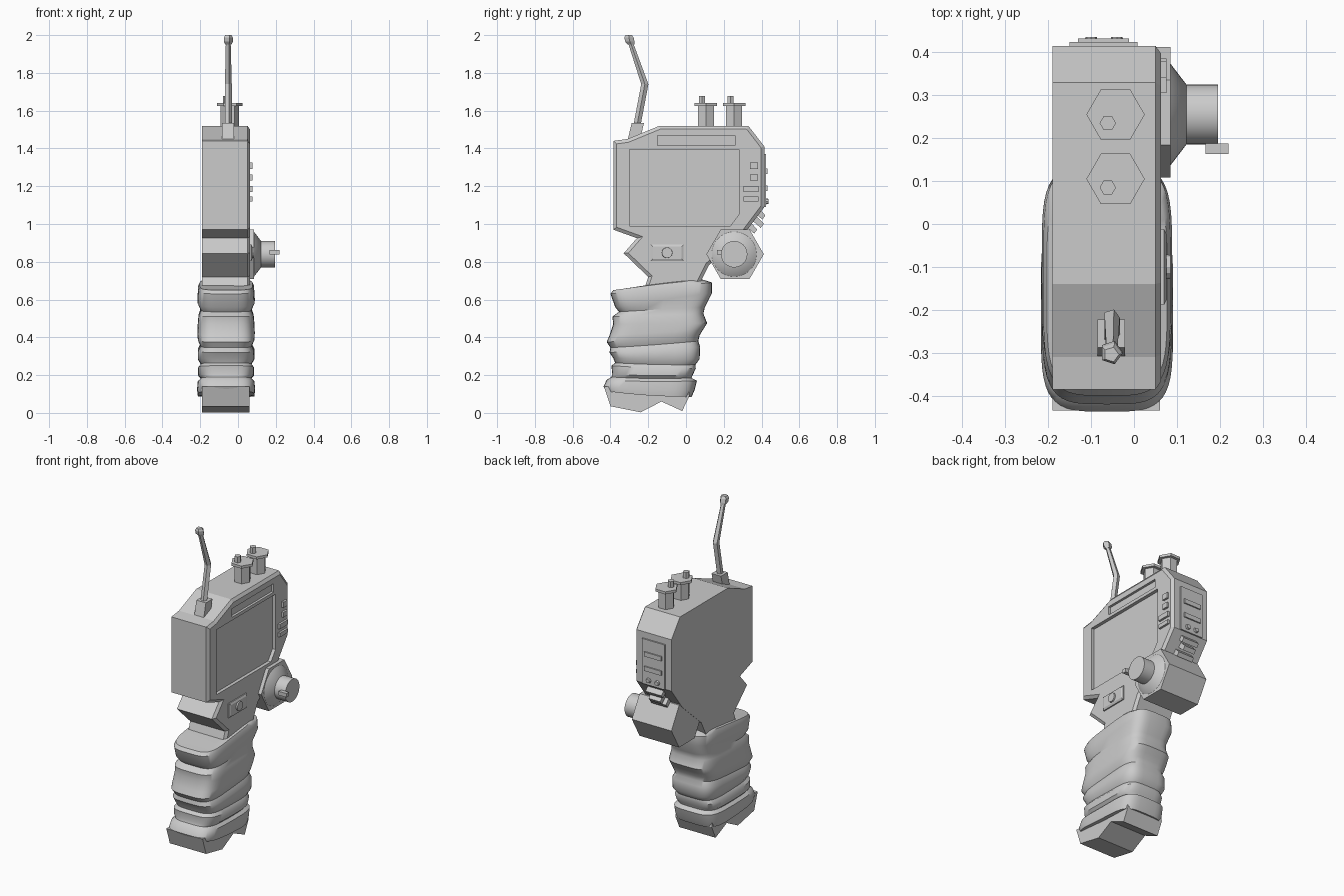
import bpy, bmesh
from math import pi, sin, cos, copysign
from mathutils import Vector

if "Cube" in bpy.data.objects:
    bpy.data.objects.remove(bpy.data.objects["Cube"])


def loft(name, rings, smooth=False):
    """Skin a list of equal-length vertex rings and cap both ends."""
    bm = bmesh.new()
    rows = [[bm.verts.new(p) for p in r] for r in rings]
    n = len(rows[0])
    for a, b in zip(rows, rows[1:]):
        for i in range(n):
            j = (i + 1) % n
            bm.faces.new((a[i], a[j], b[j], b[i]))
    bm.faces.new(rows[0])
    bm.faces.new(rows[-1])
    bmesh.ops.recalc_face_normals(bm, faces=bm.faces)
    me = bpy.data.meshes.new(name)
    bm.to_mesh(me)
    bm.free()
    ob = bpy.data.objects.new(name, me)
    bpy.context.collection.objects.link(ob)
    if smooth:
        bpy.context.view_layer.objects.active = ob
        ob.select_set(True)
        bpy.ops.object.shade_smooth_by_angle(angle=0.7)
        ob.select_set(False)
    return ob


def prism(name, pts, x0, x1, inset=0.0, rise=0.0):
    """Extrude a (y, z) profile along x, with an optional bevelled +x rim."""
    rings = [[(x, y, z) for y, z in pts] for x in (x0, x1)]
    if inset:
        v = [Vector(p) for p in pts]
        inner = []
        area = sum(a.x * b.y - a.y * b.x for a, b in zip(v, v[1:] + v[:1]))
        s = copysign(inset, area)
        for i, p in enumerate(v):
            d1, d2 = (p - v[i - 1]).normalized(), (v[(i + 1) % len(v)] - p).normalized()
            n1, n2 = Vector((-d1.y, d1.x)), Vector((-d2.y, d2.x))
            q = p + (n1 + n2) * s / (1 + n1.dot(n2))
            inner.append((x1 + rise, q.x, q.y))
        rings.append(inner)
    return loft(name, rings)


def ring_x(x, y, z, r, n, ph=0):
    return [(x, y + r * cos(ph + 2 * pi * i / n), z + r * sin(ph + 2 * pi * i / n)) for i in range(n)]


def ring_z(x, y, z, r, n, ph=0):
    return [(x + r * cos(ph + 2 * pi * i / n), y + r * sin(ph + 2 * pi * i / n), z) for i in range(n)]


def rect(y0, y1, z0, z1):
    return [(y0, z0), (y1, z0), (y1, z1), (y0, z1)]


def box(name, x0, x1, y0, y1, z0, z1):
    return prism(name, rect(y0, y1, z0, z1), x0, x1)


# head casing and neck
head = prism("head_casing", [
    (-0.385, 1.44), (-0.385, 0.97), (-0.26, 0.925), (-0.33, 0.845), (-0.20, 0.72), (-0.24, 0.60),
    (0.05, 0.60), (0.08, 0.70), (0.12, 0.78), (0.31, 0.95), (0.415, 1.09), (0.415, 1.41),
    (0.33, 1.52), (-0.14, 1.52), (-0.31, 1.45)], -0.19, 0.05, 0.018, 0.013)

# recessed screen and the slot above it
cuts = [prism("screen_cutter", [(-0.30, 0.99), (0.235, 0.99), (0.28, 1.05), (0.28, 1.395), (-0.30, 1.395)], 0.042, 0.2),
        box("slot_cutter", 0.048, 0.2, -0.15, 0.26, 1.415, 1.468)]
bpy.context.view_layer.objects.active = head
for c in cuts:
    m = head.modifiers.new(c.name, 'BOOLEAN')
    m.operation, m.solver, m.object = 'DIFFERENCE', 'EXACT', c
    bpy.ops.object.modifier_apply(modifier=m.name)
    bpy.data.objects.remove(c)

# side buttons: two square, two wide
for i, (y0, y1, z0, z1) in enumerate([(0.34, 0.38, 1.29, 1.325), (0.34, 0.38, 1.23, 1.262),
                                      (0.305, 0.385, 1.17, 1.2), (0.305, 0.385, 1.12, 1.145)]):
    box(f"side_button_{i}", 0.05, 0.076, y0, y1, z0, z1)

# switch plate with raised rim and round button
prism("switch_plate", rect(-0.188, -0.012, 0.803, 0.892), 0.05, 0.07, 0.012, 0.006)
loft("switch_button", [ring_x(x, -0.10, 0.848, r, 12) for x, r in ((0.06, 0.03), (0.085, 0.028))])

# hexagonal side drum with cone, dial and pointer
loft("drum", [ring_x(x, 0.26, 0.84, 0.152, 6) for x in (-0.188, 0.085)])
loft("dial_cone", [ring_x(x, 0.255, 0.84, r, 32) for x, r in ((0.08, 0.125), (0.122, 0.07))], True)
loft("dial", [ring_x(x, 0.255, 0.84, 0.07, 32) for x in (0.115, 0.196)], True)
box("dial_pointer", 0.166, 0.22, 0.163, 0.187, 0.838, 0.862)

# rear panel with bars and small studs
loft("rear_panel", [[(x0, y, z0), (x1, y, z0), (x1, y, z1), (x0, y, z1)] for y, x0, x1, z0, z1 in
                    ((0.40, -0.15, 0.008, 1.09, 1.37), (0.424, -0.15, 0.008, 1.09, 1.37))])
for z in (1.19, 1.28):
    box("rear_bar", -0.13, -0.012, 0.42, 0.432, z - 0.014, z + 0.014)
for x in (-0.10, -0.04):
    for z in (1.12,):
        loft("rear_stud", [[(px, y, pz + z) for px, py, pz in
                            [(x + r * cos(a * pi / 4), 0, r * sin(a * pi / 4)) for a in range(8)]]
                           for y, r in ((0.42, 0.017), (0.436, 0.013))])

# stepped connector on the rear slope
for i, (s, w, h) in enumerate([(0.035, 0.055, 0.035), (0.075, 0.04, 0.055), (0.12, 0.055, 0.045)]):
    c, d, n = Vector((0.41, 1.09)), Vector((-0.6, -0.8)), Vector((0.8, -0.6))
    a = c + d * s
    pts = [a + d * u + n * v for u, v in ((-0.017, -0.02), (0.017, -0.02), (0.022, h), (-0.005, h))]
    prism(f"connector_step_{i}", [tuple(p) for p in pts], -0.07 - w, -0.07 + w)

# two hexagonal top knobs
for i, y in enumerate((0.255, 0.105)):
    loft(f"knob_stem_{i}", [ring_z(-0.043, y, z, 0.049, 6) for z in (1.5, 1.627)])
    loft(f"knob_cap_{i}", [ring_z(-0.043, y, z, 0.068, 6) for z in (1.624, 1.64)])
    loft(f"knob_pin_{i}", [ring_z(-0.061, y - 0.02, z, 0.019, 6) for z in (1.635, 1.677)])

# bent antenna: socket, rod, tip
loft("antenna_socket", [ring_z(-0.053, y, z, 0.046, 4, pi / 4) for y, z in ((-0.275, 1.45), (-0.255, 1.535))])
loft("antenna_rod", [ring_z(-0.053, y, z, r, 5) for y, z, r in
                     ((-0.26, 1.52, 0.02), (-0.218, 1.74, 0.02), (-0.297, 1.97, 0.014))])
loft("antenna_tip", [ring_z(-0.053, y, z, r, 5) for y, z, r in
                     ((-0.29, 1.95, 0.018), (-0.297, 1.965, 0.026), (-0.302, 1.987, 0.026), (-0.304, 2.0, 0.018))])

# handle core and foot
prism("handle_foot", [(-0.435, 0.14), (-0.40, 0.035), (-0.24, 0.003), (-0.13, 0.06), (-0.02, 0.01),
                      (0.018, 0.09), (0.01, 0.14)], -0.19, 0.06)

# cloth wrap: tilted bands; each row is front y, z, rear y, z, half width
bands = [(-0.34, 0.655, 0.06, 0.71, .115), (-0.385, 0.65, 0.09, 0.705, .14), (-0.40, 0.63, 0.138, 0.69, .148),
         (-0.375, 0.56, 0.138, 0.635, .152), (-0.355, 0.535, 0.10, 0.56, .135), (-0.39, 0.51, 0.092, 0.525, .146),
         (-0.385, 0.47, 0.112, 0.475, .15), (-0.405, 0.41, 0.09, 0.44, .152), (-0.42, 0.375, 0.072, 0.41, .15),
         (-0.40, 0.345, 0.065, 0.38, .136), (-0.405, 0.32, 0.075, 0.35, .15), (-0.385, 0.29, 0.072, 0.285, .15),
         (-0.375, 0.265, 0.05, 0.255, .134), (-0.395, 0.25, 0.052, 0.235, .148), (-0.39, 0.205, 0.035, 0.2, .148),
         (-0.395, 0.19, 0.03, 0.185, .133), (-0.42, 0.175, 0.058, 0.17, .15), (-0.437, 0.14, 0.045, 0.12, .154),
         (-0.425, 0.115, 0.03, 0.085, .15), (-0.38, 0.115, 0.0, 0.09, .12)]
rings, n = [], 48
for k, (ya, za, yb, zb, hw) in enumerate(bands):
    row = []
    for i in range(n):
        a = 2 * pi * i / n
        c, s = cos(a), sin(a)
        u = copysign(abs(c) ** 0.42, c)
        v = copysign(abs(s) ** 0.5, s)
        t = (u + 1) / 2
        z = za + (zb - za) * t - 0.012 * sin(pi * t) * (k / 19 - 0.3)
        row.append((-0.063 + hw * v, ya + (yb - ya) * t, z))
    rings.append(row)
loft("grip_wrap", rings, True)
